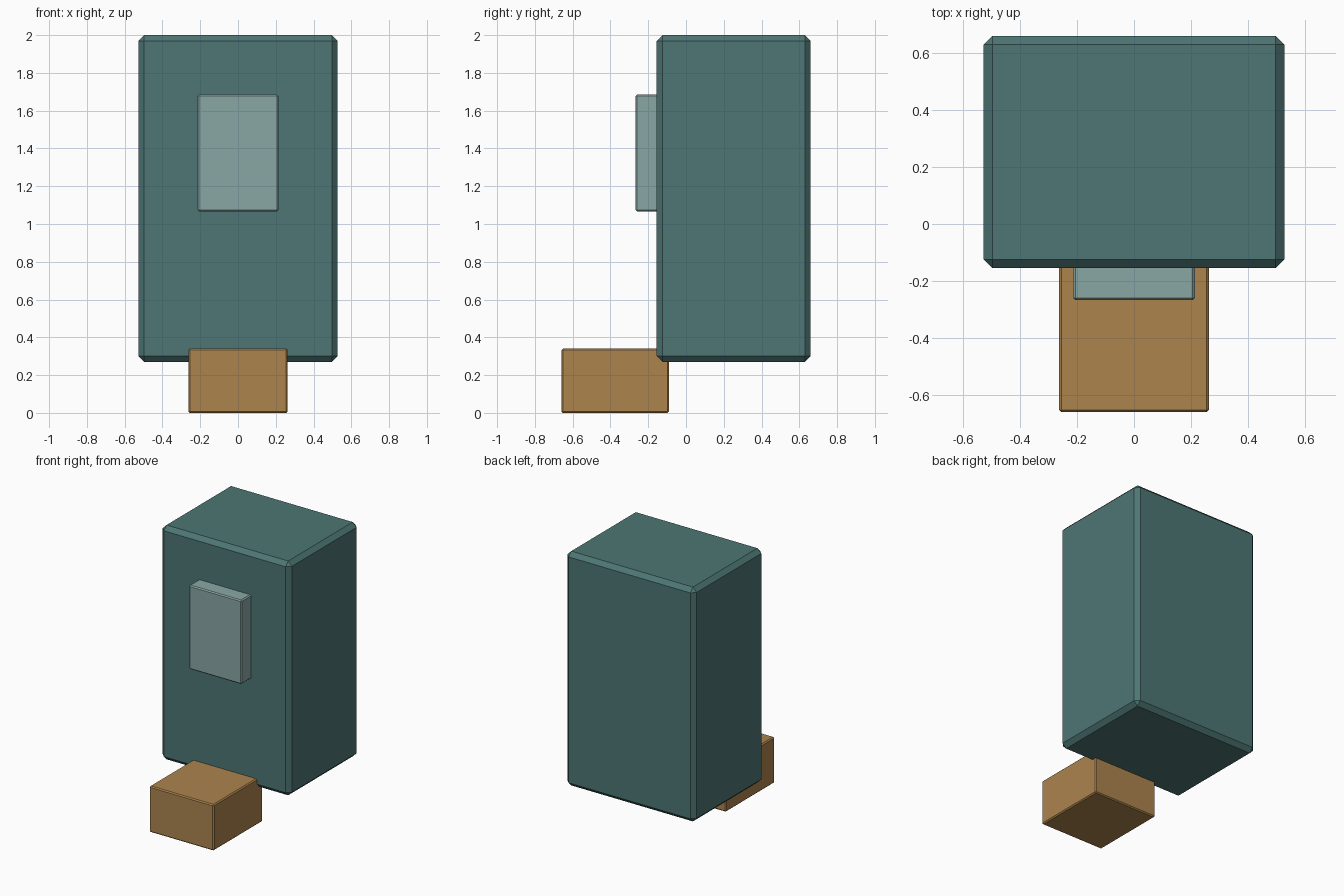
import bpy, bmesh

if "Cube" in bpy.data.objects:
    bpy.data.objects.remove(bpy.data.objects["Cube"])


def material(name, color):
    m = bpy.data.materials.new(name)
    m.diffuse_color = (*color, 1.0)
    m.use_nodes = True
    m.node_tree.nodes["Principled BSDF"].inputs["Base Color"].default_value = m.diffuse_color
    return m


def chamfered_box(name, lo, hi, chamfer, mat):
    """Box between two corners with a flat one-segment chamfer on every edge."""
    bm = bmesh.new()
    bmesh.ops.create_cube(bm, size=1.0)
    for v in bm.verts:
        v.co = [(a + b) / 2 + c * (b - a) for a, b, c in zip(lo, hi, v.co)]
    bmesh.ops.bevel(bm, geom=bm.edges[:], offset=chamfer, offset_type='OFFSET',
                    segments=1, profile=0.5, affect='EDGES')
    bmesh.ops.recalc_face_normals(bm, faces=bm.faces[:])
    mesh = bpy.data.meshes.new(name)
    bm.to_mesh(mesh)
    bm.free()
    mesh.materials.append(mat)
    obj = bpy.data.objects.new(name, mesh)
    bpy.context.collection.objects.link(obj)
    return obj


teal = material("dark teal", (0.074, 0.181, 0.174))
pale = material("pale teal", (0.250, 0.386, 0.376))
brown = material("tan brown", (0.413, 0.231, 0.076))

# Tall main body
chamfered_box("body", (-0.528, -0.155, 0.27), (0.528, 0.66, 2.0), 0.031, teal)
# Raised plate on the front
chamfered_box("front_panel", (-0.214, -0.267, 1.066), (0.214, -0.14, 1.686), 0.008, pale)
# Low block sticking out at the bottom front
chamfered_box("front_block", (-0.263, -0.66, 0.0), (0.263, -0.09, 0.34), 0.008, brown)
